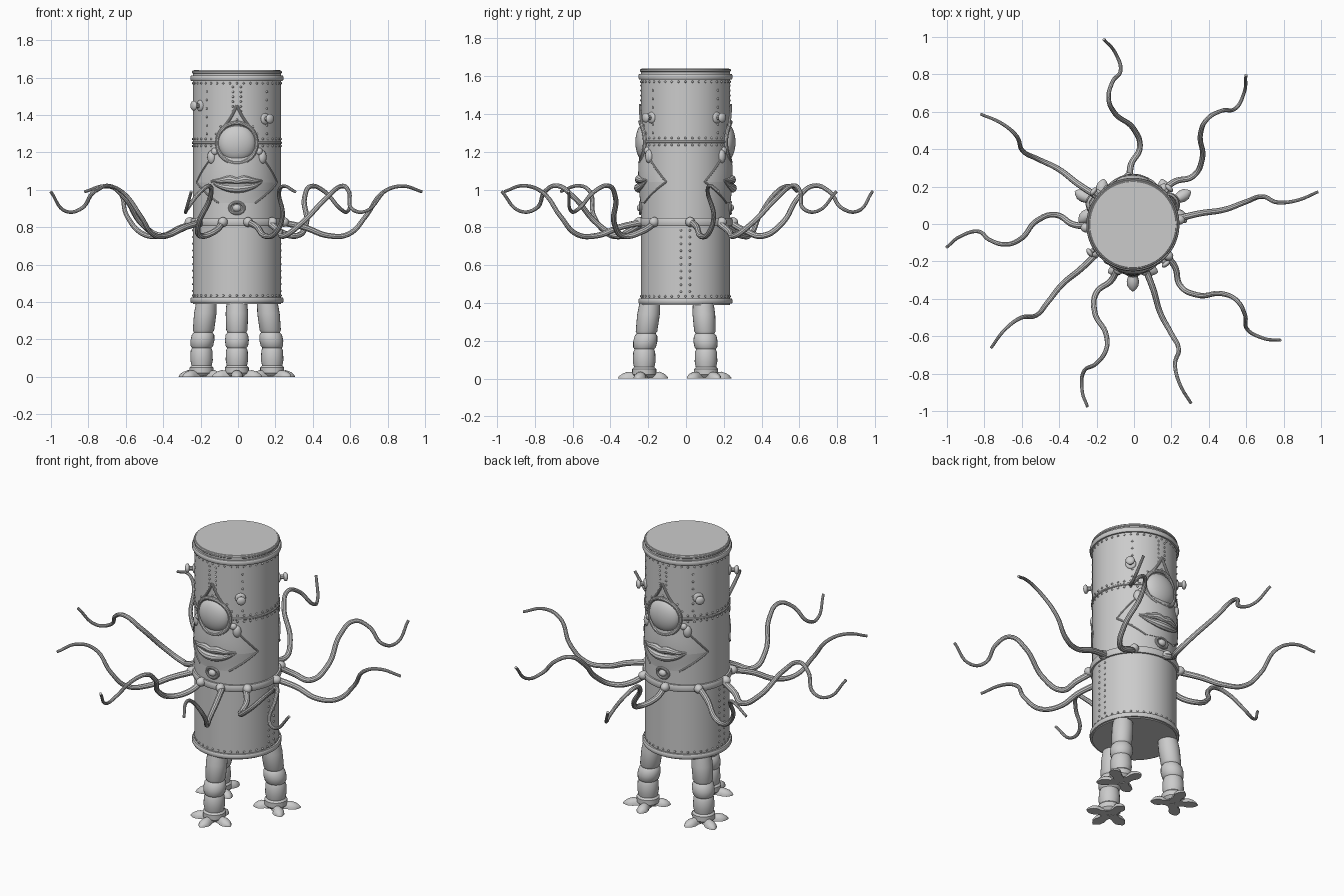
import bpy, bmesh, math
from math import sin, cos, pi, radians
from mathutils import Vector, Matrix

if "Cube" in bpy.data.objects:
    bpy.data.objects.remove(bpy.data.objects["Cube"])

steel = bpy.data.materials.new("grey_steel")
steel.use_nodes = True
GREY = (0.6, 0.6, 0.6, 1)
steel.diffuse_color = GREY
steel.node_tree.nodes["Principled BSDF"].inputs["Base Color"].default_value = GREY

R = 0.235                                  # drum radius
CENTRE = Vector((-0.006, -0.003, 0))       # drum axis
FRONT, BACK = radians(-90), radians(90)


def polar(a, r, z):
    return Vector((r * cos(a), r * sin(a), z))


def finish(obj, angle=35):
    obj.location += CENTRE
    if not obj.data.materials:
        obj.data.materials.append(steel)
    bpy.ops.object.select_all(action='DESELECT')
    obj.select_set(True)
    bpy.context.view_layer.objects.active = obj
    if obj.type == 'CURVE':
        bpy.ops.object.convert(target='MESH')
        obj = bpy.context.object
    bpy.ops.object.shade_smooth_by_angle(angle=radians(angle))
    return obj


def from_bmesh(name, bm, angle=35):
    bmesh.ops.recalc_face_normals(bm, faces=bm.faces)
    mesh = bpy.data.meshes.new(name)
    bm.to_mesh(mesh)
    bm.free()
    obj = bpy.data.objects.new(name, mesh)
    bpy.context.collection.objects.link(obj)
    return finish(obj, angle)


def skin(name, rings, angle=35):
    """Closed solid through a list of vertex rings."""
    bm = bmesh.new()
    loops = [[bm.verts.new(p) for p in ring] for ring in rings]
    n = len(loops[0])
    for a, b in zip(loops, loops[1:]):
        for i in range(n):
            bm.faces.new((a[i], a[(i + 1) % n], b[(i + 1) % n], b[i]))
    bm.faces.new(loops[0])
    bm.faces.new(loops[-1])
    return from_bmesh(name, bm, angle)


def lathe(name, profile, steps=96):
    return skin(name, [[polar(2 * pi * i / steps, r, z) for i in range(steps)]
                       for r, z in profile])


def tube(name, points, radii, closed=False):
    curve = bpy.data.curves.new(name, 'CURVE')
    curve.dimensions = '3D'
    curve.bevel_depth = 1
    curve.bevel_resolution = 3
    curve.resolution_u = 8
    curve.use_fill_caps = True
    spline = curve.splines.new('BEZIER')
    spline.bezier_points.add(len(points) - 1)
    spline.use_cyclic_u = closed
    for i, (bp, p) in enumerate(zip(spline.bezier_points, points)):
        bp.co = p
        bp.handle_left_type = bp.handle_right_type = 'AUTO'
        bp.radius = radii[i] if isinstance(radii, list) else radii
    obj = bpy.data.objects.new(name, curve)
    bpy.context.collection.objects.link(obj)
    return finish(obj)


def balls(name, items, segs=16):
    """Ellipsoids: (position, heading, (radial, side, up) sizes)."""
    bm = bmesh.new()
    for p, a, size in items:
        m = Matrix.Translation(p) @ Matrix.Rotation(a, 4, 'Z') @ Matrix.Diagonal((*size, 1))
        bmesh.ops.create_uvsphere(bm, u_segments=segs, v_segments=segs // 2 + 2,
                                  radius=1, matrix=m)
    return from_bmesh(name, bm, 60)


# Drum with hoops and a middle seam
lathe("drum_body", [(R, .39), (R, 1.635), (R - .005, 1.64)])
for name, z, h, r in (("bottom_hoop", .41, .014, .249), ("waist_hoop", .828, .02, .249),
                      ("seam_hoop", 1.252, .007, .241), ("top_hoop", 1.597, .014, .249),
                      ("top_rim", 1.63, .008, .24)):
    lathe(name, [(R - .01, z - h), (r - .004, z - h), (r, z - h / 2),
                 (r, z + h / 2), (r - .004, z + h), (R - .01, z + h)])

# Rivets along hoops and plate seams
rivets = []


def rivet(a, z, r=R):
    rivets.append((polar(a, r, z), a, (.006, .006, .006)))


for z in (.435, 1.235, 1.272, 1.57):
    for i in range(40):
        rivet(2 * pi * i / 40, z)
for i in range(10):
    for seam in (0, pi):
        for side in (-.1, .1):
            rivet(seam + side, .46 + .036 * i)
for face in (FRONT, BACK):
    for side in (-1, 1):
        for i in range(6):
            rivet(face + side * .09, 1.42 + .026 * i)
            rivet(face + side * .75, 1.3 + .045 * i)
balls("rivets", rivets, 8)

# Faces, front and back
for label, face in (("front", FRONT), ("back", BACK)):
    def on(x, z, lift=0.0):
        return polar(face + x / R, R + lift, z)

    # Diamond cheek plate with raised outline
    outline = [(.93, .1), (1.04, .265), (1.22, .1)]
    rings = []
    for (z0, w0), (z1, w1) in zip(outline, outline[1:]):
        for k in range(9):
            t = k / 8
            w, z = w0 + (w1 - w0) * t, z0 + (z1 - z0) * t
            row = [on(w * s / 10, z, .003 + .012 * cos(pi * s / 20) * sin(pi * (z - .93) / .29))
                   for s in range(-10, 11)]
            rings.append(row + [polar(face, R - .03, z)])
    skin(label + "_cheek_plate", rings, 50)
    for side, word in ((-1, "right"), (1, "left")):
        for (z0, w0), (z1, w1) in zip(outline, outline[1:]):
            tube(f"{label}_{word}_cheek_edge",
                 [on(side * (w0 + (w1 - w0) * k / 4), z0 + (z1 - z0) * k / 4, .003)
                  for k in range(5)], .005)
        # Brow strips and tear ducts
        tube(f"{label}_{word}_brow", [on(side * .065, 1.34, .004), on(side * .03, 1.39, .004),
                                      on(0, 1.45, .004)], .007)
        balls(f"{label}_{word}_duct", [(on(side * .145, 1.175), face + side * .6, (.02, .024, .036)),
                                       (on(side * .125, 1.205), face + side * .5, (.016, .02, .02))])

    # Eye with rim and rivets
    balls(label + "_eye", [(on(0, 1.25, -.02), face, (.05, .1, .1))], 32)
    ring = [(cos(2 * pi * k / 16), sin(2 * pi * k / 16)) for k in range(16)]
    tube(label + "_eye_rim", [on(.107 * c, 1.25 + .107 * s, .004) for c, s in ring], .011, True)
    balls(label + "_eye_rivets", [(on(.125 * c, 1.25 + .125 * s), face, (.006,) * 3)
                                  for c, s in ring], 8)

    # Lips
    xs = [-.14, -.09, -.035, 0, .035, .09, .14]
    tube(label + "_upper_lip", [on(x, z, .012) for x, z in
         zip(xs, [1.05, 1.048, 1.055, 1.048, 1.055, 1.048, 1.05])],
         [.003, .014, .022, .019, .022, .014, .003])
    tube(label + "_lower_lip", [on(x, z, .012) for x, z in
         zip(xs, [1.045, 1.022, 1.01, 1.008, 1.01, 1.022, 1.045])],
         [.003, .014, .023, .025, .023, .014, .003])

    # Chin button
    tube(label + "_chin_ring", [on(.038 * c, .903 + .03 * s, .003) for c, s in ring], .008, True)
    balls(label + "_chin_button", [(on(0, .903, .004), face, (.018, .024, .02))])

# Side knobs
for deg, z in ((-50, 1.38), (45, 1.38), (140, 1.38), (-147, 1.45)):
    a = radians(deg)
    balls("side_knob", [(polar(a, R, z), a, (.012, .03, .03)),
                        (polar(a, .275, z), a, (.014, .026, .026))])
    tube("side_knob_stem", [polar(a, R - .01, z), polar(a, .275, z)], .013)

# Tentacles in two shapes: along, sideways, height
wavy = [(.23, .016, .828), (.32, .01, .78), (.41, -.037, .755), (.51, -.005, .82), (.6, .1, .96),
        (.68, .13, 1.02), (.76, .11, .99), (.83, .065, .9), (.91, .09, .885), (.99, .155, .99)]
gentle = [(.23, .03, .828), (.36, .06, .8), (.49, .08, .755), (.6, .12, .765), (.69, .15, .86),
          (.78, .118, .985), (.88, .13, 1.02), (.99, .175, .99)]
for shape, headings in ((wavy, (90, 178, -113, 44, -47)), (gentle, (0, 134, -82, -149))):
    n = len(shape)
    for deg in headings:
        turn = Matrix.Rotation(radians(deg), 3, 'Z')
        path = [turn @ Vector(p) for p in shape]
        tube("tentacle", path, [.018 - .01 * i / (n - 1) for i in range(n)])
        root = radians(deg) + .1
        balls("tentacle_socket", [(polar(root, .25, .828), root, (.03, .026, .026))])

# Legs with ringed segments, and clawed feet
leg = [(.055, .4), (.06, .34), (.057, .25), (.05, .238), (.06, .225), (.064, .195), (.06, .165),
       (.052, .155), (.058, .14), (.06, .09), (.054, .06), (.064, .05), (.064, .02), (.05, .004)]
for deg in (-90, 30, 150):
    a = radians(deg)
    rings = []
    for r, z in leg:
        mid = polar(a, .188 + .03 * min(1, (.4 - z) / .25), z)
        rings.append([mid + polar(2 * pi * i / 24, r, 0) for i in range(24)])
    skin("leg", rings, 40)
    ankle = polar(a, .212, 0)
    for spread, length in ((0, .145), (72, .14), (-72, .14), (180, .12)):
        t = a + radians(spread)
        rings = []
        for f, w, h in ((.1, .03, .035), (.45, .026, .034), (.62, .033, .036),
                        (.8, .03, .028), (.93, .016, .016), (1, .004, .005)):
            mid = ankle + polar(t, f * length, 0)
            rings.append([mid + polar(t + pi / 2, w * cos(pi * i / 8), h * sin(pi * i / 8))
                          for i in range(9)])
        skin("toe", rings, 50)
